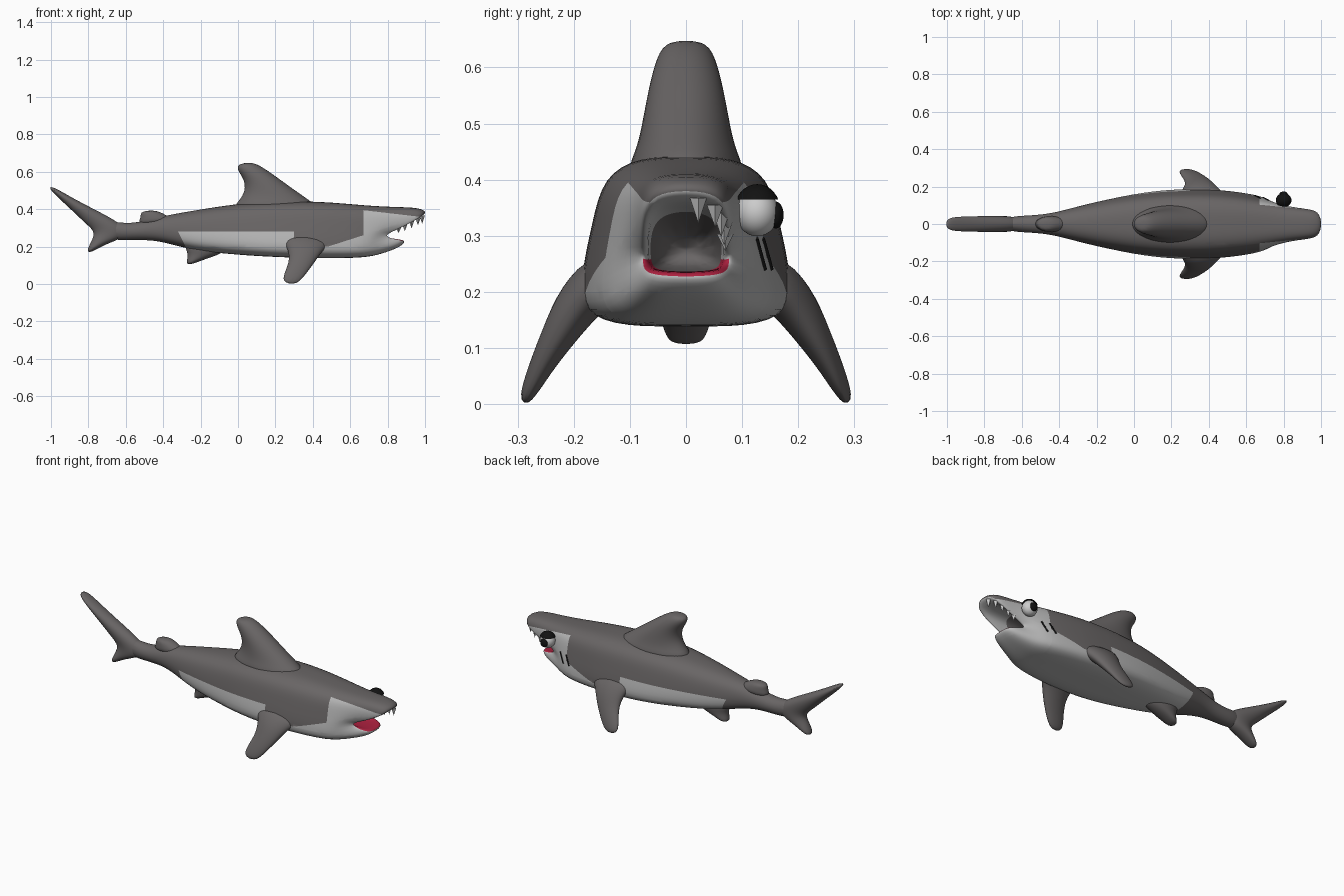
import bpy, bmesh, math
from mathutils import Vector, Matrix
from mathutils.bvhtree import BVHTree

if "Cube" in bpy.data.objects:
    bpy.data.objects.remove(bpy.data.objects["Cube"])


def material(name, col):
    m = bpy.data.materials.new(name)
    m.diffuse_color = (*col, 1)
    m.use_nodes = True
    m.node_tree.nodes["Principled BSDF"].inputs["Base Color"].default_value = m.diffuse_color
    return m


DARK = material("dark_skin", (0.14, 0.13, 0.13))
LIGHT = material("light_skin", (0.48, 0.48, 0.48))
RED = material("mouth_red", (0.42, 0.015, 0.05))
BLACK = material("black", (0.006, 0.006, 0.006))
WHITE = material("white", (0.7, 0.7, 0.7))


def make(name, bm, *mats, smooth=True):
    bmesh.ops.recalc_face_normals(bm, faces=bm.faces)
    me = bpy.data.meshes.new(name)
    for f in bm.faces:
        f.smooth = smooth
    bm.to_mesh(me)
    bm.free()
    ob = bpy.data.objects.new(name, me)
    bpy.context.collection.objects.link(ob)
    for m in mats:
        me.materials.append(m)
    return ob


def loft(rings, pick=lambda seg, k: 0):
    """Skin a list of closed rings; pick gives each face its material slot."""
    bm = bmesh.new()
    vs = [[bm.verts.new(p) for p in r] for r in rings]
    n = len(vs[0])
    for s in range(len(vs) - 1):
        for k in range(n):
            j = (k + 1) % n
            f = bm.faces.new((vs[s][k], vs[s][j], vs[s + 1][j], vs[s + 1][k]))
            f.material_index = pick(s, k)
    bm.faces.new(vs[0])
    cap = bm.faces.new(vs[-1])
    cap.material_index = pick(len(vs) - 2, 0)
    return bm


# --- body and head: one loft that folds inwards at the lips ---
BOX = [(0, 1), (.45, 1), (.80, .88), (.90, .6), (1, .32), (1.03, .06), (.6, -.02), (0, -.01)]


def station(x, z0, z1, w, rnd):
    half = []
    for i, (u, v) in enumerate(BOX):
        a = math.pi * i / 7
        y = (1 - rnd) * u + rnd * math.sin(a)
        z = (1 - rnd) * v + rnd * (.5 + .5 * math.cos(a))
        half.append((x, w * y, z0 + (z1 - z0) * z))
    return half


halves = [station(*s) for s in [
    (-.70, .235, .345, .035, 1), (-.60, .233, .322, .046, 1), (-.50, .235, .338, .05, 1),
    (-.40, .226, .366, .068, .8), (-.25, .18, .392, .112, .5), (0, .158, .432, .165, .2),
    (.2, .148, .442, .186, 0), (.4, .143, .442, .186, 0), (.55, .142, .432, .172, 0),
    (.68, .146, .42, .15, 0)]]
halves += [
    # cheeks, lip outside, lip edge
    [(.83, 0, .412), (.83, .05, .41), (.82, .088, .388), (.80, .10, .33),
     (.72, .125, .255), (.75, .118, .18), (.76, .07, .158), (.76, 0, .158)],
    [(.98, 0, .41), (.97, .05, .408), (.95, .08, .385), (.87, .088, .315),
     (.755, .088, .262), (.85, .085, .212), (.87, .05, .198), (.87, 0, .198)],
    [(1.02, 0, .38), (1.01, .045, .376), (.985, .078, .352), (.87, .080, .297),
     (.765, .077, .255), (.87, .076, .238), (.90, .042, .234), (.90, 0, .232)],
    # inner mouth and throat
    [(.96, 0, .354), (.955, .038, .351), (.93, .062, .336), (.85, .067, .29),
     (.76, .066, .252), (.84, .062, .242), (.86, .035, .238), (.86, 0, .237)],
    [(.84, 0, .35), (.84, .034, .345), (.82, .06, .325), (.78, .068, .29),
     (.74, .066, .255), (.76, .06, .24), (.76, .035, .236), (.76, 0, .235)],
    [(.60, 0, .31), (.60, .03, .308), (.60, .043, .297), (.60, .046, .28),
     (.60, .046, .26), (.60, .043, .247), (.60, .03, .24), (.60, 0, .24)]]
rings = [h + [(x, -y, z) for x, y, z in h[6:0:-1]] for h in halves]


def body_slot(s, k):
    i = k if k < 7 else 13 - k
    if s < len(rings) - 4:
        return 0
    if s == len(rings) - 2:
        return 3
    return 2 if i >= 4 else 1


body = make("body", loft(rings, body_slot), DARK, LIGHT, RED, DARK)
body.modifiers.new("smooth", 'SUBSURF').levels = 2

# cut the skin along the colour borders, then paint the belly and cheeks
bm = bmesh.new()
bm.from_object(body, bpy.context.evaluated_depsgraph_get())
body.modifiers.clear()
for co, no in [((.67, 0, 0), (1, 0, 0)), ((.48, 0, 0), (1, 0, 0)), ((.3, 0, 0), (1, 0, 0)),
               ((0, 0, .28), (0, 0, 1)), ((0, 0, .2), (0, 0, 1)),
               ((.67, 0, .395), (.117, 0, 1)), ((.48, 0, .2), (-.32, 0, 1)),
               ((-.32, 0, .28), (1, 0, .5))]:
    bmesh.ops.bisect_plane(bm, geom=bm.verts[:] + bm.edges[:] + bm.faces[:],
                           plane_co=co, plane_no=no)


def is_light(x, z):
    if x > .67:
        return z < .395 - .117 * (x - .67)
    if x > .48:
        return z < .2 + .32 * (x - .48)
    if x > .3:
        return z < .2
    return z < .28 and x > -.32 + (.28 - z) * .5


for f in bm.faces:
    f.smooth = True
    c = f.calc_center_median()
    if f.material_index == 0 and is_light(c.x, c.z):
        f.material_index = 1
tree = BVHTree.FromBMesh(bm)
bm.to_mesh(body.data)
bm.free()


# --- fins: ellipses stretched between leading and trailing edge ---
def fin(name, sections, normal=(0, 1, 0)):
    nrm = Vector(normal).normalized()
    rs = []
    for a, b, t in sections:
        a, b = [Vector(p if len(p) == 3 else (p[0], 0, p[1])) for p in (a, b)]
        rs.append([(a + b) / 2 + (a - b) / 2 * math.cos(q) + nrm * t * math.sin(q)
                   for q in [2 * math.pi * i / 12 for i in range(12)]])
    ob = make(name, loft(rs), DARK)
    ob.modifiers.new("smooth", 'SUBSURF').levels = 2
    return ob


fin("dorsal_fin", [((.47, .39), (-.06, .39), .125), ((.38, .455), (0, .445), .092),
                   ((.29, .515), (.035, .50), .08), ((.20, .58), (.03, .56), .068),
                   ((.12, .635), (-.005, .605), .054), ((.07, .652), (-.005, .642), .035)])
fin("tail_fin", [((-.79, .165), (-.81, .175), .03), ((-.71, .212), (-.79, .22), .04),
                 ((-.61, .245), (-.77, .265), .044), ((-.59, .295), (-.785, .295), .044),
                 ((-.66, .345), (-.82, .325), .044), ((-.76, .397), (-.865, .37), .044),
                 ((-.88, .458), (-.94, .44), .042), ((-1.0, .528), (-1.016, .515), .036)])
fin("rear_dorsal_fin", [((-.32, .33), (-.55, .31), .05), ((-.39, .375), (-.52, .355), .042),
                        ((-.44, .396), (-.525, .39), .032)])
fin("anal_fin", [((-.02, .20), (-.31, .23), .065), ((-.1, .155), (-.268, .168), .05),
                 ((-.19, .128), (-.275, .128), .04), ((-.24, .107), (-.276, .105), .028)])
for side, label in ((1, "left"), (-1, "right")):
    secs = [((.53, .11), (.20, .11), .24, .27, .06), ((.455, .185), (.262, .185), .18, .20, .046),
            ((.415, .225), (.275, .225), .12, .13, .033), ((.37, .26), (.25, .26), .06, .07, .022),
            ((.315, .29), (.232, .29), -.008, .008, .012)]
    fin("pectoral_fin_" + label,
        [((a[0], side * a[1], za), (b[0], side * b[1], zb), t) for a, b, za, zb, t in secs],
        (0, side * .93, .37))


# --- eye, lid and pupil (one side only) ---
def ball(name, loc, scale, mat, cut=None):
    bm = bmesh.new()
    bmesh.ops.create_uvsphere(bm, u_segments=32, v_segments=16, radius=1)
    if cut is not None:
        bmesh.ops.bisect_plane(bm, geom=bm.verts[:] + bm.edges[:] + bm.faces[:],
                               plane_co=(0, 0, cut), plane_no=(0, 0, 1), clear_inner=True)
    bm.transform(Matrix.Translation(loc) @ Matrix.Diagonal((*scale, 1)))
    return make(name, bm, mat)


ball("eyeball", (.80, .127, .341), (.042, .038, .042), WHITE)
ball("eyelid", (.80, .127, .343), (.047, .042, .049), BLACK, .45)
ball("pupil", (.80, .160, .337), (.022, .014, .024), BLACK)

# --- upper teeth along one lip ---
for i, (x, y, z, h) in enumerate([(.985, .022, .345, .045), (.962, .052, .335, .04),
                                  (.928, .063, .32, .045), (.892, .068, .303, .042),
                                  (.858, .07, .288, .03)]):
    bm = bmesh.new()
    bmesh.ops.create_cone(bm, cap_ends=True, segments=4, radius1=.015, radius2=0, depth=h)
    bm.transform(Matrix.Translation((x, y, z)) @ Matrix.Rotation(math.pi, 4, 'X'))
    make(f"tooth_{i}", bm, WHITE, smooth=False)

# --- gill slits laid on the skin ---
for i, x0 in enumerate((.645, .69)):
    cu = bpy.data.curves.new(f"gill_slit_{i}", 'CURVE')
    cu.dimensions = '3D'
    cu.bevel_depth = .0045
    cu.bevel_resolution = 1
    cu.use_fill_caps = True
    sp = cu.splines.new('POLY')
    sp.points.add(5)
    for k in range(6):
        t = k / 5
        p = Vector((x0 + .03 * t, .5, .24 + .055 * t))
        hit = tree.ray_cast(p, Vector((0, -1, 0)))[0] or Vector((p.x, .14, p.z))
        sp.points[k].co = (*hit, 1)
    cu.materials.append(BLACK)
    bpy.context.collection.objects.link(bpy.data.objects.new(cu.name, cu))
